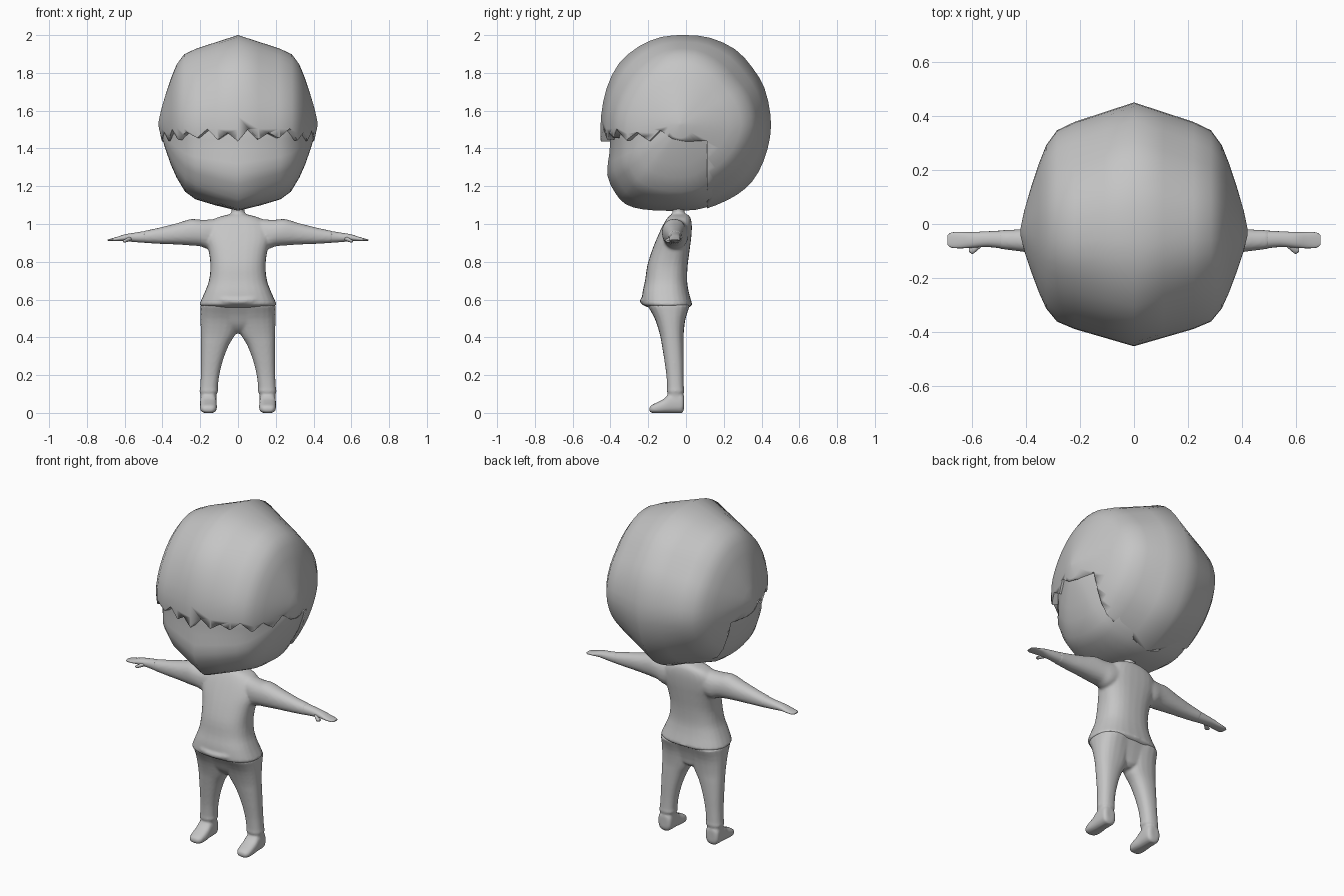
import bpy, math

if "Cube" in bpy.data.objects:
    bpy.data.objects.remove(bpy.data.objects["Cube"])

grey = bpy.data.materials.new("plain grey")
grey.diffuse_color = (0.56, 0.56, 0.56, 1)
grey.use_nodes = True
grey.node_tree.nodes["Principled BSDF"].inputs["Base Color"].default_value = grey.diffuse_color


def activate(ob):
    bpy.ops.object.select_all(action='DESELECT')
    ob.select_set(True)
    bpy.context.view_layer.objects.active = ob


def make(name, verts, faces):
    """Mesh object from points and faces, with consistent normals and smooth shading."""
    me = bpy.data.meshes.new(name)
    me.from_pydata(verts, [], faces)
    ob = bpy.data.objects.new(name, me)
    bpy.context.collection.objects.link(ob)
    me.materials.append(grey)
    activate(ob)
    bpy.ops.object.mode_set(mode='EDIT')
    bpy.ops.mesh.select_all(action='SELECT')
    bpy.ops.mesh.normals_make_consistent(inside=False)
    bpy.ops.object.mode_set(mode='OBJECT')
    bpy.ops.object.shade_smooth_by_angle(angle=math.radians(60))
    return ob


def skin_rings(name, rings):
    """Bridge a list of equal rings and cap both ends."""
    n = len(rings[0])
    faces = [(k * n + i, k * n + (i + 1) % n, (k + 1) * n + (i + 1) % n, (k + 1) * n + i)
             for k in range(len(rings) - 1) for i in range(n)]
    faces += [tuple(range(n)), tuple(range((len(rings) - 1) * n, len(rings) * n))]
    return make(name, [p for r in rings for p in r], faces)


def resample(rows, steps=3):
    """Catmull-Rom smoothing between the given sections."""
    out = []
    for i in range(len(rows) - 1):
        p0, p1 = rows[max(i - 1, 0)], rows[i]
        p2, p3 = rows[i + 1], rows[min(i + 2, len(rows) - 1)]
        for s in range(steps):
            t = s / steps
            out.append([b + 0.5 * t * (c - a + t * (2 * a - 5 * b + 4 * c - d + t * (3 * (b - c) + d - a)))
                        for a, b, c, d in zip(p0, p1, p2, p3)])
    return out + [list(rows[-1])]


def tube(name, axis, rows, power=1.0, n=20, side=1):
    """Rounded loft; each row is position along the axis, then the range on the other two axes."""
    rings = []
    for pos, a0, a1, b0, b1 in resample(rows):
        ring = []
        for i in range(n):
            t = 2 * math.pi * i / n
            c, s = math.cos(t), math.sin(t)
            p = [(a0 + a1) / 2 + (a1 - a0) / 2 * math.copysign(abs(c) ** power, c),
                 (b0 + b1) / 2 + (b1 - b0) / 2 * math.copysign(abs(s) ** power, s)]
            p.insert(axis, pos)
            ring.append((p[0] * side, p[1], p[2]))
        rings.append(ring)
    return skin_rings(name, rings)


def blend(name, parts, voxel, rounds):
    """Fuse overlapping parts into one soft surface."""
    activate(parts[0])
    for p in parts:
        p.select_set(True)
    bpy.ops.object.join()
    ob = parts[0]
    ob.name = name
    rem = ob.modifiers.new("fuse", 'REMESH')
    rem.mode, rem.voxel_size, rem.use_smooth_shade = 'VOXEL', voxel, True
    soft = ob.modifiers.new("soften", 'SMOOTH')
    soft.factor, soft.iterations = 0.5, rounds
    for m in ("fuse", "soften"):
        bpy.ops.object.modifier_apply(modifier=m)
    bpy.ops.object.shade_smooth_by_angle(angle=math.radians(70))


def head_shell(name, profile, centre, layers):
    """Side profile in y,z shrunk towards the centre as it goes out along x, mirrored.
    The diagonals flatten away from the middle, giving soft facets."""
    prof = resample(profile + profile[:1], 2)[:-1]
    cy, cz = centre
    rings = []
    for x, s in [(-x, s) for x, s in reversed(layers[1:])] + layers:
        ring = []
        for y, z in prof:
            diag = math.sin(2 * math.atan2(z - cz, y - cy)) ** 2
            k = s * (1 - .08 * min(1, abs(x) / .25) * diag)
            ring.append((x, cy + (y - cy) * k, cz + (z - cz) * k))
        rings.append(ring)
    return skin_rings(name, rings)


# Face and skull
head_shell("face",
           [(-.40, 1.48), (-.405, 1.38), (-.417, 1.26), (-.375, 1.165), (-.32, 1.105), (-.23, 1.078),
            (-.1, 1.07), (.05, 1.075), (.16, 1.11), (.28, 1.19), (.36, 1.32), (.39, 1.5),
            (.33, 1.75), (.17, 1.9), (-.05, 1.93), (-.25, 1.84), (-.36, 1.68)],
           (-.03, 1.52),
           [(0, 1), (.12, .935), (.225, .865), (.28, .775), (.325, .61), (.355, .46), (.385, .27),
            (.405, .12), (.414, .02)])

# Hair shell, with the fringe cut out of it
hair = head_shell("hair",
                  [(-.452, 1.45), (-.45, 1.57), (-.42, 1.72), (-.355, 1.85), (-.25, 1.94), (-.13, 1.99),
                   (0, 2.0), (.13, 1.985), (.26, 1.925), (.35, 1.83), (.415, 1.72), (.447, 1.58),
                   (.445, 1.46), (.41, 1.33), (.35, 1.225), (.27, 1.155), (.16, 1.1), (.04, 1.065),
                   (-.1, 1.06), (-.25, 1.09), (-.36, 1.17), (-.43, 1.3)],
                  (-.03, 1.53),
                  [(0, 1), (.11, .925), (.22, .85), (.285, .785), (.325, .67), (.352, .53), (.382, .34),
                   (.407, .16), (.421, .02)])

# Zigzag cutter: a fan opening to the front, then a flat edge by the ears
teeth, back = 26, .11
rim = []
for i in range(teeth + 1):
    a = math.pi * i / teeth
    flat = abs(a - math.pi / 2) > math.radians(70)
    z = 1.435 if flat else (1.497 + .012 * math.sin(i * 1.7) if i % 2 == 0 else 1.446 + .01 * math.sin(i * 2.3))
    rim.append((math.cos(a) * .5, back - math.sin(a) * .6, z))
m = len(rim)
verts = rim + [(x, y, .9) for x, y, z in rim] + [(0, back, 1.45), (0, back, .9)]
faces = []
for i in range(m - 1):
    faces += [(i, i + 1, 2 * m), (m + i, m + i + 1, 2 * m + 1), (i, i + 1, m + i + 1, m + i)]
faces += [(0, m, 2 * m + 1, 2 * m), (m - 1, 2 * m - 1, 2 * m + 1, 2 * m)]
cutter = make("fringe_cutter", verts, faces)
cutter.hide_render = True
mod = hair.modifiers.new("fringe", 'BOOLEAN')
mod.operation, mod.solver, mod.object = 'DIFFERENCE', 'EXACT', cutter
activate(hair)
bpy.ops.object.modifier_apply(modifier=mod.name)
bpy.data.objects.remove(cutter)

# Neck
neck = tube("neck", 2, [(1.0, -.08, .08, -.1, .02), (1.04, -.058, .058, -.085, .012),
                        (1.06, -.036, .036, -.072, -.008), (1.08, -.036, .036, -.075, -.005),
                        (1.12, -.05, .05, -.09, .01)])

# Shirt body, flaring to the hem
body = tube("shirt_body", 2,
            [(.555, -.17, .17, -.19, .01), (.57, -.202, .202, -.227, .032), (.585, -.2, .2, -.234, .03),
             (.64, -.176, .176, -.23, .015), (.7, -.154, .154, -.217, .006), (.78, -.146, .146, -.205, .009),
             (.86, -.156, .156, -.18, .019), (.93, -.175, .175, -.152, .028), (.99, -.165, .165, -.124, .031),
             (1.03, -.12, .12, -.1, .025), (1.05, -.05, .05, -.08, .01)], .8, 28)

# Rolled fold on the front of the hem
fold = tube("hem_fold", 0, [(-.11, -.22, -.2, .59, .605), (-.07, -.238, -.2, .58, .612),
                            (0, -.245, -.2, .572, .61), (.07, -.238, -.2, .58, .612),
                            (.11, -.22, -.2, .59, .605)], 1, 12)

# Seat of the trousers
seat = tube("trouser_seat", 2, [(.42, -.02, .02, -.1, -.04), (.44, -.06, .06, -.125, -.02),
                                (.47, -.12, .12, -.148, -.014), (.52, -.185, .185, -.172, .0),
                                (.575, -.197, .197, -.205, .022)], .75, 24)

shirt_parts, trouser_parts = [body, neck, fold], [seat]
for side, word in ((1, "left"), (-1, "right")):
    # Sleeve
    shirt_parts.append(tube(word + "_sleeve", 0, [
        (.06, -.1, .018, .9, 1.035), (.15, -.12, .013, .868, 1.024), (.2, -.127, .005, .882, 1.023),
        (.25, -.126, -.001, .886, 1.026), (.32, -.116, -.009, .891, 1.005), (.42, -.102, -.019, .895, .98),
        (.5, -.092, -.023, .9, .963)], .9, 20, side))
    # Forearm end and flat hand
    tube(word + "_hand", 0, [
        (.47, -.094, -.023, .899, .966), (.54, -.085, -.027, .904, .955), (.6, -.088, -.03, .909, .945),
        (.64, -.09, -.03, .909, .932), (.675, -.088, -.031, .909, .922),
        (.69, -.078, -.041, .912, .918)], .9, 20, side)
    # Thumb
    tube(word + "_thumb", 0, [(.565, -.085, -.06, .912, .935), (.585, -.102, -.07, .905, .928),
                              (.598, -.111, -.08, .902, .92), (.61, -.104, -.085, .904, .914)], 1, 10, side)
    # Trouser leg with cuff ridge
    trouser_parts.append(tube(word + "_leg", 2, [
        (.07, .115, .198, -.095, -.015), (.1, .113, .199, -.097, -.014), (.115, .104, .204, -.102, -.008),
        (.13, .107, .201, -.1, -.011), (.2, .099, .197, -.104, -.013), (.28, .079, .196, -.115, -.013),
        (.36, .048, .196, -.128, -.013), (.42, .012, .197, -.14, -.012), (.5, -.01, .199, -.166, -.002),
        (.57, -.01, .199, -.206, .022)], .85, 20, side))
    # Foot
    trouser_parts.append(tube(word + "_foot", 1, [
        (-.194, .138, .18, .008, .03), (-.18, .119, .195, 0, .043), (-.15, .112, .201, -.002, .057),
        (-.115, .112, .201, -.002, .076), (-.09, .113, .201, -.002, .1), (-.04, .113, .2, -.002, .112),
        (-.02, .116, .198, 0, .105), (-.01, .13, .185, .02, .09)], .75, 20, side))

blend("shirt", shirt_parts, .008, 4)
blend("trousers_and_feet", trouser_parts, .007, 5)
